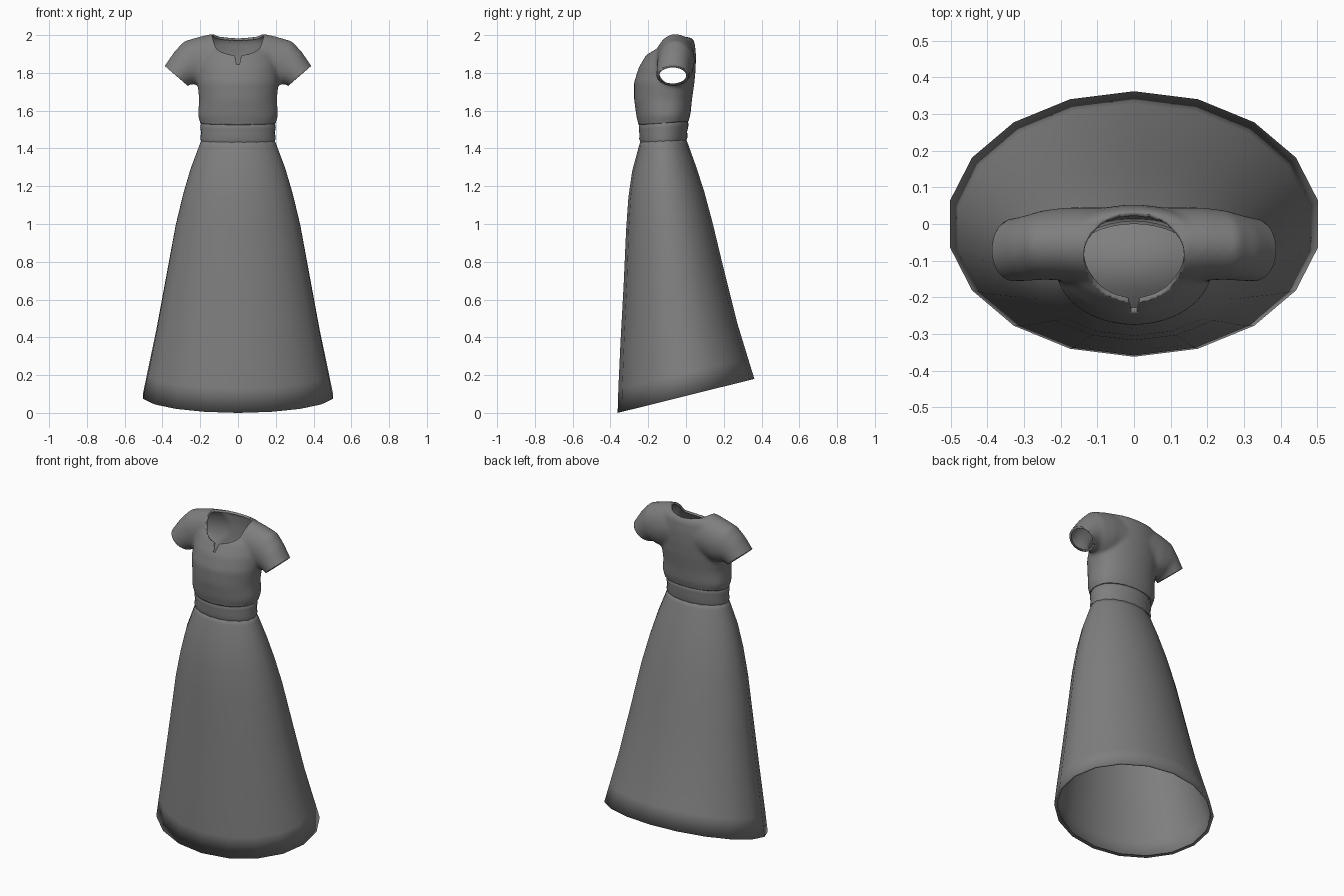
import bpy, bmesh, math
from mathutils import Vector

if "Cube" in bpy.data.objects:
    bpy.data.objects.remove(bpy.data.objects["Cube"])

cloth = bpy.data.materials.new("grey_cloth")
cloth.diffuse_color = (0.21, 0.21, 0.21, 1)
cloth.use_nodes = True
cloth.node_tree.nodes["Principled BSDF"].inputs["Base Color"].default_value = cloth.diffuse_color


def make_object(name, bm):
    mesh = bpy.data.meshes.new(name)
    bmesh.ops.recalc_face_normals(bm, faces=bm.faces[:])
    bm.to_mesh(mesh)
    bm.free()
    for p in mesh.polygons:
        p.use_smooth = True
    mesh.materials.append(cloth)
    ob = bpy.data.objects.new(name, mesh)
    bpy.context.collection.objects.link(ob)
    return ob


def loft(bm, rings, cap_start=False, cap_end=False):
    loops = [[bm.verts.new(p) for p in ring] for ring in rings]
    for a, b in zip(loops, loops[1:]):
        n = len(a)
        for i in range(n):
            bm.faces.new((a[i], a[(i + 1) % n], b[(i + 1) % n], b[i]))
    if cap_start:
        bm.faces.new(loops[0])
    if cap_end:
        bm.faces.new(loops[-1])


def body_ring(rx, zf, yf, zb, yb, n=18, flat_back=1.0):
    """Horizontal oval given by half width and its front and back points."""
    pts = []
    for i in range(n):
        a = 2 * math.pi * i / n
        c = -math.cos(a)
        if c > 0:
            c = c ** flat_back
        t = (c + 1) / 2
        pts.append((rx * math.sin(a), yf + (yb - yf) * t, zf + (zb - zf) * t))
    return pts


def bake(ob):
    """Replace the mesh by its modified result."""
    dg = bpy.context.evaluated_depsgraph_get()
    mesh = bpy.data.meshes.new_from_object(ob.evaluated_get(dg))
    ob.modifiers.clear()
    ob.data = mesh


# Skirt: flared oval rings with a slanted, turned-in hem and closed top
skirt_rows = [(.195, 1.44, -.24, 1.45, 0), (.208, 1.41, -.25, 1.42, .012),
              (.255, 1.28, -.285, 1.30, .055), (.295, 1.14, -.305, 1.17, .097),
              (.335, .97, -.317, 1.01, .14), (.385, .68, -.33, .76, .20),
              (.44, .37, -.347, .48, .27), (.485, .13, -.358, .29, .328),
              (.51, 0, -.362, .18, .362), (.492, .006, -.345, .178, .345)]
bm = bmesh.new()
loft(bm, [body_ring(*r) for r in skirt_rows], cap_start=True)
make_object("skirt", bm)

# Waistband: two soft folds
band_rows = [(.185, 1.545, -.24, 1.565, 0), (.198, 1.515, -.25, 1.535, .012),
             (.200, 1.50, -.25, 1.52, .013), (.195, 1.475, -.246, 1.49, .006),
             (.200, 1.45, -.248, 1.46, .008), (.195, 1.43, -.24, 1.44, 0)]
bm = bmesh.new()
loft(bm, [body_ring(*r, n=36) for r in band_rows])
make_object("waistband", bm)

# Bodice: torso and a sleeve-to-sleeve tube fused into one smooth skin
torso_rows = [(.19, 1.49, -.245, 1.51, .005), (.205, 1.54, -.255, 1.56, .018),
              (.212, 1.565, -.262, 1.58, .024), (.206, 1.66, -.275, 1.66, .032),
              (.215, 1.75, -.275, 1.75, .045), (.212, 1.83, -.25, 1.83, .052),
              (.20, 1.90, -.208, 1.90, .053), (.18, 1.96, -.145, 1.96, .046),
              (.15, 1.99, -.09, 1.99, .03)]
bm = bmesh.new()
loft(bm, [body_ring(*r, n=40, flat_back=.75) for r in torso_rows], True, True)
# sleeve sections: top x, z, bottom x, z, front y, back y
half = [(.14, 2.006, .13, 1.74, -.16, .045), (.20, 1.993, .17, 1.73, -.155, .045),
        (.285, 1.968, .205, 1.73, -.152, .038), (.338, 1.912, .235, 1.742, -.155, .025),
        (.388, 1.837, .27, 1.732, -.157, .015), (.423, 1.797, .305, 1.692, -.158, .012)]
sections = [(-a, b, -c, d, e, f) for a, b, c, d, e, f in reversed(half)] + half
rings = []
for xt, zt, xb, zb, yf, yb in sections:
    ring = []
    for i in range(32):
        a = 2 * math.pi * i / 32
        t = (1 + math.cos(a)) / 2
        ring.append((xb + (xt - xb) * t, (yf + yb) / 2 + (yb - yf) / 2 * math.sin(a),
                     zb + (zt - zb) * t))
    rings.append(ring)
loft(bm, rings, True, True)
bodice = make_object("bodice", bm)
m = bodice.modifiers.new("fuse", 'REMESH')
m.mode = 'VOXEL'
m.voxel_size = .011
m.use_smooth_shade = True
m = bodice.modifiers.new("soften", 'SMOOTH')
m.factor = .5
m.iterations = 8
bake(bodice)

# Neck opening: vertical cut with a small front notch
outline = []
for i in range(48):
    a = 2 * math.pi * (i + .5) / 48
    c = math.cos(a)
    outline.append((.137 * math.sin(a), -.085 - c * (.127 if c > 0 else .115)))
outline = [(.008, -.24), (.016, -.213)] + outline[1:-1] + [(-.016, -.213), (-.008, -.24)]
bm = bmesh.new()
loft(bm, [[(x, y, z) for x, y in outline] for z in (1.79, 2.1)], True, True)
cutter = make_object("neck_cutter", bm)
cutter.hide_render = True
# cut walls carry slot 1 so that they can be removed afterwards
for ob in (bodice, cutter):
    ob.data.materials.clear()
    ob.data.materials.append(cloth)
    ob.data.materials.append(cloth)
for p in cutter.data.polygons:
    p.material_index = 1
m = bodice.modifiers.new("neck", 'BOOLEAN')
m.operation = 'DIFFERENCE'
m.solver = 'EXACT'
m.object = cutter
bake(bodice)
bpy.data.objects.remove(cutter)

bm = bmesh.new()
bm.from_mesh(bodice.data)
bmesh.ops.delete(bm, geom=[f for f in bm.faces if f.material_index == 1], context='FACES')


def trim(point, normal, region):
    faces = [f for f in bm.faces if region(f.calc_center_median())]
    geom = set(faces)
    for f in faces:
        geom.update(f.edges)
        geom.update(f.verts)
    bmesh.ops.bisect_plane(bm, geom=list(geom), plane_co=point, plane_no=normal,
                           clear_outer=True)


# Open sleeve ends and waist
for s in (1, -1):
    trim(Vector((s * .328, 0, 1.785)), Vector((s * .656, 0, -.755)),
         lambda c: c.x * s > .243 and c.z > 1.6)
trim(Vector((0, -.25, 1.525)), Vector((0, .07, -1)), lambda c: c.z < 1.62)
bm.to_mesh(bodice.data)
bm.free()
bodice.data.materials.pop(index=1)
for p in bodice.data.polygons:
    p.use_smooth = True

# Turned-in edges at neck, sleeves and waist
m = bodice.modifiers.new("turned_edge", 'SOLIDIFY')
m.thickness = .014
m.offset = -1
m.use_rim_only = True
